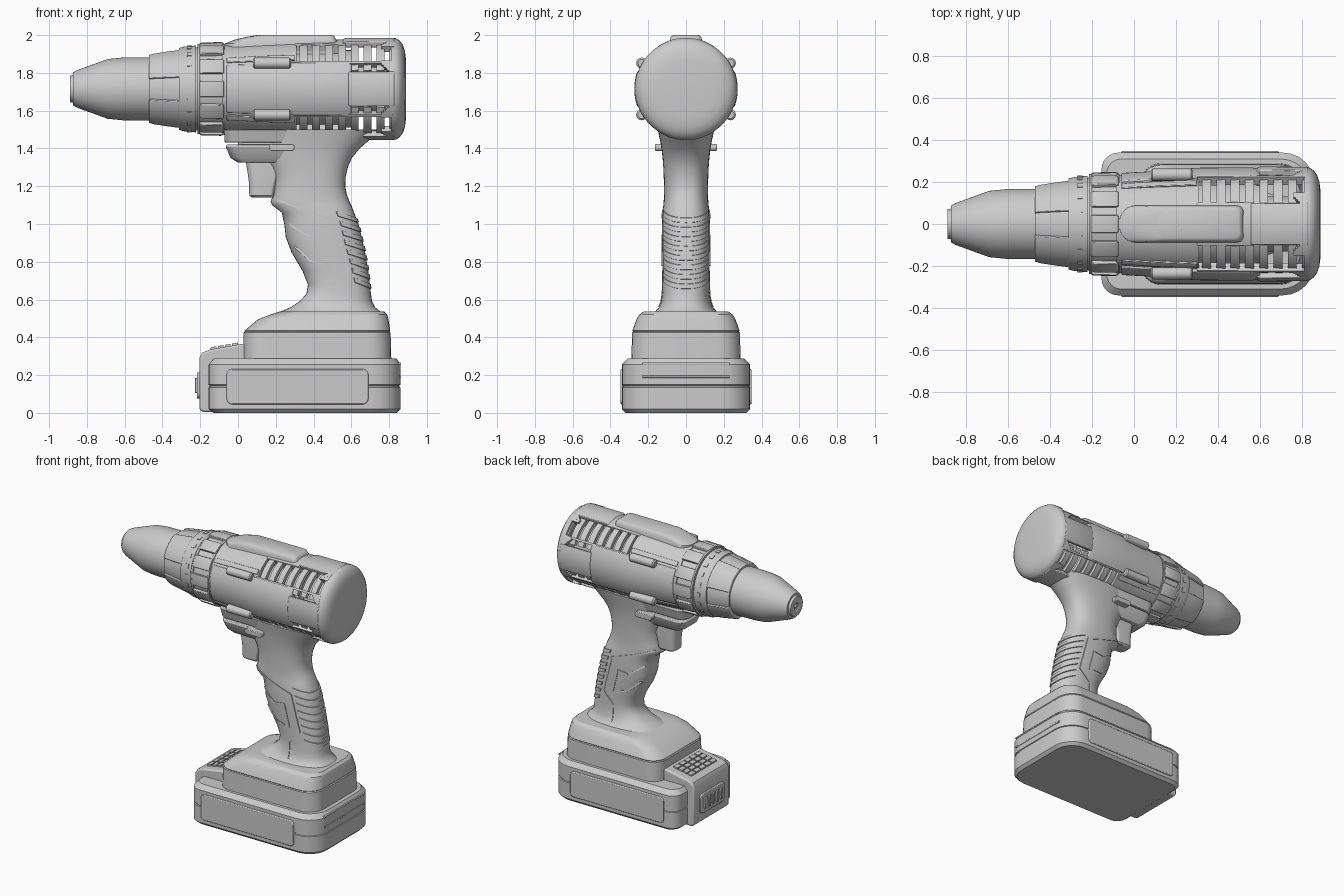
import bpy, bmesh
from math import sin, cos, pi, radians, copysign

if "Cube" in bpy.data.objects:
    bpy.data.objects.remove(bpy.data.objects["Cube"])

AX = 1.715  # height of the motor axis


def build(name, shells, angle=35, bevel=0):
    """Each shell is a list of point loops, skinned together and capped."""
    bm = bmesh.new()
    for loops in shells:
        rings = [[bm.verts.new(p) for p in loop] for loop in loops]
        n = len(rings[0])
        for a, b in zip(rings, rings[1:]):
            for i in range(n):
                j = (i + 1) % n
                bm.faces.new((a[i], a[j], b[j], b[i]))
        bm.faces.new(rings[0][::-1])
        bm.faces.new(rings[-1])
    bmesh.ops.recalc_face_normals(bm, faces=bm.faces)
    me = bpy.data.meshes.new(name)
    bm.to_mesh(me)
    bm.free()
    ob = bpy.data.objects.new(name, me)
    bpy.context.collection.objects.link(ob)
    bpy.ops.object.select_all(action='DESELECT')
    ob.select_set(True)
    bpy.context.view_layer.objects.active = ob
    bpy.ops.object.shade_smooth_by_angle(angle=radians(angle))
    if bevel:
        m = ob.modifiers.new("bevel", 'BEVEL')
        m.width, m.segments, m.limit_method = bevel, 2, 'ANGLE'
        m.angle_limit = radians(40)
    return ob


def revolve(prof, cy=0, cz=AX, n=64):
    return [[(x, cy + r * cos(2 * pi * i / n), cz + r * sin(2 * pi * i / n))
             for i in range(n)] for x, r in prof]


def sector(prof, mid, half, t, n=12):
    """Curved panel around the motor axis, from an (x, radius) profile."""
    angs = [radians(mid - half + 2 * half * i / n) for i in range(n + 1)]
    return [[(x, r * cos(a), AX + r * sin(a)) for a in angs] +
            [(x, (r - t) * cos(a), AX + (r - t) * sin(a)) for a in angs[::-1]]
            for x, r in prof]


def rrect(a0, a1, b0, b1, r0, r1=None, n=6):
    """Rounded rectangle; r0 and r1 are the low-a and high-a corner radii."""
    r1 = r0 if r1 is None else r1
    out = []
    for ca, cb, r, s in ((a1 - r1, b1 - r1, r1, 0), (a0 + r0, b1 - r0, r0, 90),
                         (a0 + r0, b0 + r0, r0, 180), (a1 - r1, b0 + r1, r1, 270)):
        out += [(ca + r * cos(radians(s + 90 * i / n)), cb + r * sin(radians(s + 90 * i / n)))
                for i in range(n + 1)]
    return out


def stack(rows):
    """Horizontal rounded slices: z, x0, x1, half width, corner radii."""
    return [[(x, y, z) for x, y in rrect(x0, x1, -h, h, r0, r1)] for z, x0, x1, h, r0, r1 in rows]


def plate(x0, x1, z0, z1, r, y0, y1):
    return [[(x, y, z) for x, z in rrect(x0, x1, z0, z1, r)] for y in (y0, y1)]


def box(x0, x1, y0, y1, z0, z1):
    return [[(x, y0, z0), (x, y1, z0), (x, y1, z1), (x, y0, z1)] for x in (x0, x1)]


DIAG = (45, 135, 225, 315)

# Chuck with bored tip
build("chuck", [revolve([(-.84, .025), (-.885, .025), (-.89, .035), (-.89, .07), (-.873, .073),
                         (-.873, .088), (-.85, .1), (-.69, .158), (-.61, .166), (-.45, .168)])], 20)
build("chuck_jaws", [sector([(-.88, .03), (-.85, .03)], a, 40, .018, 4) for a in (90, 210, 330)])

# Gearbox nose, with raised panels between four tongues
build("gear_nose", [revolve([(-.47, .165), (-.47, .18), (-.3, .208), (-.21, .222)])])
build("gear_nose_panels", [sector([(-.472, .188), (-.45, .196), (-.37, .209), (-.345, .212), (-.31, .217)], a, 28, .03)
                           for a in DIAG], bevel=.004)
build("gear_ring", [revolve([(-.312, .2), (-.312, .217), (-.285, .224), (-.222, .23), (-.222, .2)])])
build("torque_marks", [sector([(-.27, .230), (-.245, .232)], i * 18, 4, .012, 3) for i in range(20)])

# Torque collar
build("torque_collar", [revolve([(-.215, .2), (-.215, .238), (-.2, .238), (-.2, .228), (-.085, .23),
                                 (-.085, .238), (-.07, .238), (-.07, .2)])])
build("collar_grips", [sector([(-.205, .24), (-.19, .246), (-.09, .248), (-.075, .243)], i * 30, 10, .03, 6)
                       for i in range(12)], bevel=.003)

# Motor housing
build("motor_housing", [revolve([(-.068, .2), (-.068, .234), (.1, .244), (.31, .253), (.31, .2)])])
build("motor_core", [revolve([(.3, .205), (.62, .205), (.62, .13), (.83, .13)])])
build("side_panels", [sector([(-.06, .243), (.1, .252), (.3, .268), (.56, .27), (.6, .262)], a, 32, .05)
                      for a in (0, 180)], bevel=.006)
build("housing_spine", [sector([(.3, .255), (.57, .262)], a, 24, .07) for a in (90, 270)], bevel=.004)
build("vent_frames", [sector([(x0, .266), (x1, .27)], m + s, 1.6, .045, 3)
                      for x0, x1 in ((.30, .82),) for m, s in ((0, 32), (0, -32), (180, 32), (180, -32))])
build("vent_ribs", [sector([(.325 + i * .068, .252), (.367 + i * .068, .254)], a, 22, .028)
                    for i in range(8) for a in DIAG])
build("housing_strips", [sector([(-.06, .24), (.1, .252), (.3, .262)], a, 4, .03, 3) for a in (40, 140, 220, 320)],
      bevel=.003)

# Rear cap with four forward straps
build("rear_cap", [revolve([(.81, .12), (.81, .268), (.835, .269), (.857, .255), (.873, .233),
                            (.884, .2), (.89, .15)])], 40)
build("cap_straps", [sector([(.555, .262), (.57, .27), (.83, .271)], a, 22, .035) for a in (90, 270)] +
      [sector([(.585, .268), (.6, .274), (.83, .272)], a, 20, .035) for a in (0, 180)], bevel=.005)
build("cap_corners", [sector([(.76 + .01 * k, .27), (.825, .27)], m + s * (22 + 2.2 * (4 - k)), 3, .035, 2)
                      for k in range(5) for s in (1, -1) for m in (0, 90, 180, 270)])

# Top pad
build("top_pad", [stack([(1.9, -.072, .525, .088, .08, .03), (1.955, -.07, .525, .088, .08, .03),
                         (1.975, -.02, .52, .085, .08, .03), (1.992, .05, .512, .08, .07, .03),
                         (2.0, .1, .5, .068, .06, .03)])], 40)

# Four fixing bars along the housing
build("fixing_bars", [revolve([(.08, .02), (.088, .029), (.272, .029), (.28, .02)], y * .235, AX + s * .137, 16)
                      for y in (-1, 1) for s in (-1, 1)])

# Switch housing, selector and trigger
build("switch_housing", [stack([(1.325, .0, .36, .085, .04, .04), (1.35, -.04, .36, .105, .05, .05),
                                (1.41, -.065, .36, .125, .06, .05), (1.42, -.06, .36, .12, .06, .05)]),
                         stack([(1.42, .0, .4, .1, .05, .05), (1.432, .0, .4, .1, .05, .05)]),
                         stack([(1.432, -.07, .3, .12, .06, .05), (1.5, -.075, .3, .14, .06, .05)])], bevel=.004)
build("direction_selector", [plate(.165, .3, 1.386, 1.424, .018, -.163, .163)], bevel=.004)
build("trigger", [stack([(1.14, .075, .185, .045, .03, .02), (1.15, .06, .19, .055, .035, .02),
                         (1.22, .058, .2, .06, .04, .02), (1.28, .05, .22, .06, .04, .02),
                         (1.335, .04, .25, .06, .04, .02)])], 40)

# Handle: z, front x, rear x, half width
HS = [(.51, .17, .79, .2), (.535, .22, .755, .165), (.56, .28, .725, .143), (.59, .325, .71, .132), (.63, .362, .704, .126),
      (.68, .37, .698, .124), (.75, .342, .69, .124), (.85, .283, .673, .126), (.93, .253, .655, .127),
      (1.0, .245, .638, .127), (1.06, .232, .615, .124), (1.1, .18, .6, .12), (1.12, .172, .59, .118),
      (1.16, .19, .575, .117), (1.2, .19, .568, .117), (1.25, .19, .57, .118), (1.3, .17, .582, .12),
      (1.35, .14, .603, .124), (1.4, .12, .645, .13), (1.44, .11, .69, .137), (1.5, .1, .75, .15)]


def section(z):
    for a, b in zip(HS, HS[1:]):
        if z <= b[0]:
            f = (z - a[0]) / (b[0] - a[0])
            return [p + (q - p) * f for p, q in zip(a, b)]


def on_handle(t, z, off=0):
    """Point on the handle skin at angle t (0 = rear), pushed out by off."""
    _, x0, x1, h = section(z)
    c, s = cos(t), sin(t)
    return ((x0 + x1) / 2 + ((x1 - x0) / 2 + off) * copysign(abs(c) ** .8, c),
            (h + off) * copysign(abs(s) ** .8, s), z)


build("handle", [[[on_handle(2 * pi * i / 40, r[0]) for i in range(40)] for r in HS]], 45)

# Curved ribs on the back of the grip
ribs = []
for k in range(8):
    zc, loops = .67 + k * .05, []
    for i in range(-8, 9):
        t = radians(i * 8)
        z = zc + .06 * (1 - cos(t))
        loops.append([on_handle(t, z - .016, -.01), on_handle(t, z - .012, .006),
                      on_handle(t, z + .012, .006), on_handle(t, z + .016, -.01)])
    ribs.append(loops)
build("grip_ribs", ribs)


def strip(points, side, w=.005):
    """Thin seam bead laid along the side of the handle through (x, z) points."""
    out = []
    for (xa, za), (xb, zb) in zip(points, points[1:]):
        d = ((xb - xa) ** 2 + (zb - za) ** 2) ** .5
        nx, nz = -(zb - za) / d * w, (xb - xa) / d * w
        loops = []
        for i in range(7):
            x, z = xa + (xb - xa) * i / 6, za + (zb - za) * i / 6
            _, x0, x1, h = section(z)
            u = min(.99, abs((2 * x - x0 - x1) / (x1 - x0)))
            y = h * (1 - u ** 2.5) ** .4
            loops.append([(x + s * nx, side * (y + o), z + s * nz)
                          for s, o in ((1, -.01), (1, .004), (-1, .004), (-1, -.01))])
        out.append(loops)
    return out


SEAMS = ([(.2, 1.13), (.33, 1.08), (.51, 1.02), (.58, .76), (.5, .68), (.5, .56)],
         [(.27, 1.0), (.38, .93), (.46, .94), (.5, .78)], [(.3, .88), (.39, .8), (.46, .79)])
build("grip_seams", [s for pts in SEAMS for side in (-1, 1) for s in strip(pts, side)])

# Foot of the handle
build("foot", [stack([(.27, .03, .812, .29, .1, .12), (.425, .03, .808, .285, .1, .12),
                      (.43, .034, .802, .28, .1, .12), (.435, .035, .806, .284, .1, .12),
                      (.495, .105, .797, .262, .1, .11), (.52, .17, .79, .248, .1, .1),
                      (.536, .22, .775, .225, .1, .1)])], 25)

# Battery: case, side panels, slide and latch
build("battery_case", [stack([(0, -.13, .84, .32, .07, .13), (.02, -.155, .86, .34, .08, .15),
                              (.135, -.155, .86, .34, .08, .15), (.138, -.15, .855, .335, .08, .15),
                              (.146, -.15, .855, .335, .08, .15), (.149, -.155, .86, .34, .08, .15),
                              (.255, -.155, .86, .34, .08, .15), (.287, -.13, .84, .31, .07, .14)])], 25)
build("battery_side_panels", [plate(-.06, .69, .045, .232, .03, s * .325, s * .348) for s in (-1, 1)], bevel=.006)
build("battery_rear_lip", [plate(.8, .863, z, z + .012, .004, -.23, .23) for z in (.185, .255)])
SLIDE = [(-.19, .005), (-.205, .02), (-.205, .29), (-.19, .318), (-.15, .335), (.02, .365), (.15, .362), (.2, .285), (.2, .005)]
build("battery_slide", [[[(x, y, z) for x, z in SLIDE] for y in (-.205, .205)]], bevel=.012)
build("slide_grip", [[[(x, y0, .342 + (x + .15) * .176 + h), (x, y0 + .05, .342 + (x + .15) * .176 + h),
                       (x, y0 + .05, .32), (x, y0, .32)] for x in (x0, x0 + .03)]
                     for h in (.004,) for x0 in (-.145, -.107, -.069, -.031)
                     for y0 in [-.145 + .06 * i for i in range(5)]])
latch = build("battery_latch", [[[(x, y, z) for y, z in rrect(-.14, .14, .075, .215, .03)] for x in (-.19, -.218)]],
              bevel=.005)
build("latch_ridges", [box(-.228, -.2, y - .012, y + .012, .105, .185) for y in (-.09, -.045, 0, .045, .09)], bevel=.004)
